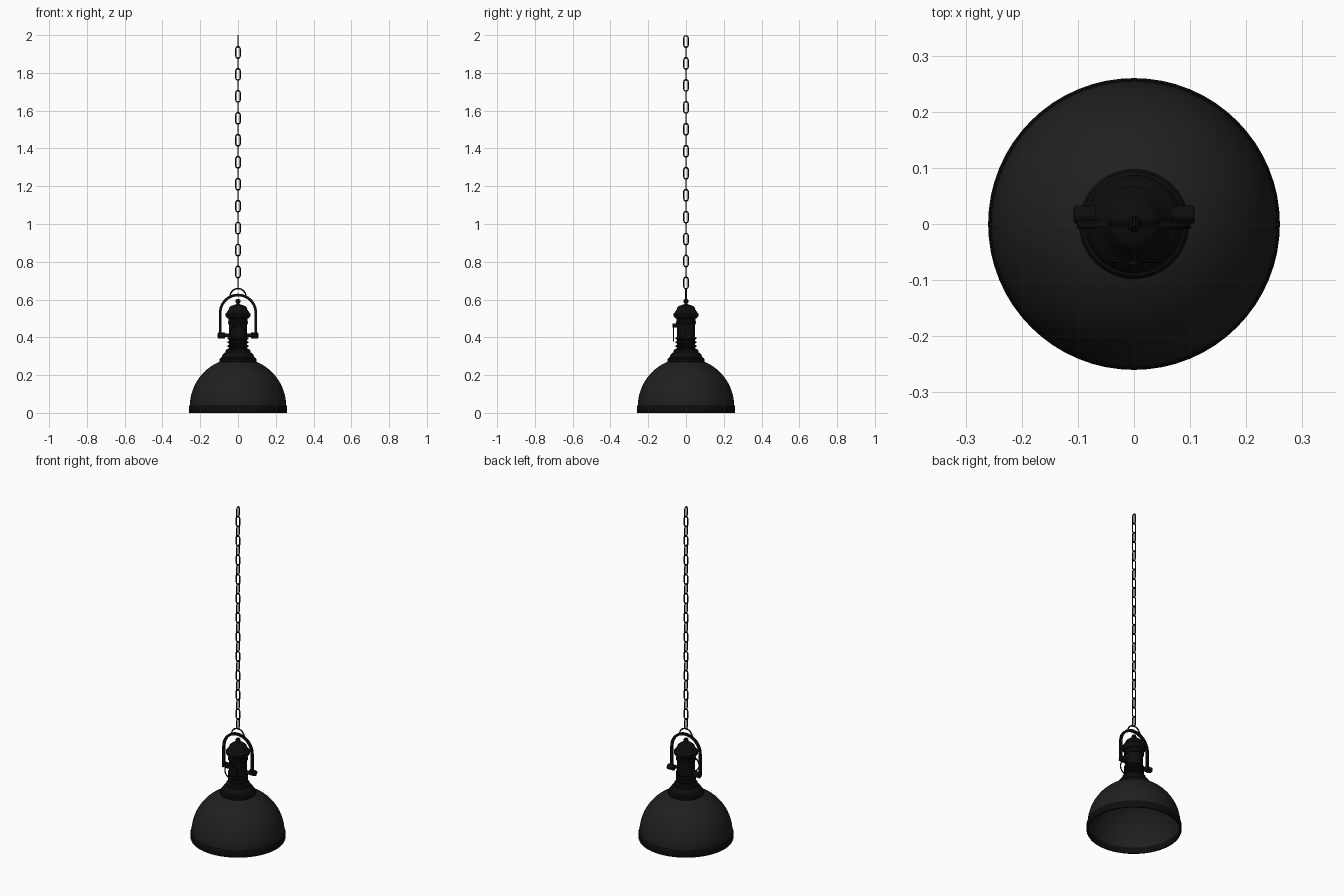
import bpy, math
from mathutils import Vector

if "Cube" in bpy.data.objects:
    bpy.data.objects.remove(bpy.data.objects["Cube"])


def material(name, v):
    m = bpy.data.materials.new(name)
    m.diffuse_color = (v, v, v, 1)
    m.use_nodes = True
    m.node_tree.nodes["Principled BSDF"].inputs["Base Color"].default_value = m.diffuse_color
    return m


SHADE = material("dark_enamel", 0.014)
IRON = material("black_iron", 0.004)


def finish(ob, mat, angle=35):
    ob.data.materials.append(mat)
    bpy.ops.object.select_all(action='DESELECT')
    ob.select_set(True)
    bpy.context.view_layer.objects.active = ob
    bpy.ops.object.shade_smooth_by_angle(angle=math.radians(angle))
    return ob


def add_mesh(name, verts, faces, mat):
    me = bpy.data.meshes.new(name)
    me.from_pydata(verts, [], faces)
    ob = bpy.data.objects.new(name, me)
    bpy.context.collection.objects.link(ob)
    return finish(ob, mat)


def lathe(name, profile, mat, n=48, closed=False):
    """Spin (radius, z) points around the z axis."""
    k = len(profile)
    verts = [(r * math.cos(2 * math.pi * i / n), r * math.sin(2 * math.pi * i / n), z)
             for i in range(n) for r, z in profile]
    faces = []
    for i in range(n):
        a, b = i * k, (i + 1) % n * k
        for j in range(k if closed else k - 1):
            j2 = (j + 1) % k
            faces.append((a + j, b + j, b + j2, a + j2))
    if not closed:
        faces.append([i * k for i in range(n)][::-1])
        faces.append([i * k + k - 1 for i in range(n)])
    return add_mesh(name, verts, faces, mat)


def sweep(name, path, ry, rin, mat, closed=False, sides=8, square=False):
    """Sweep a section along an xz path; ry = half size in y, rin = half size in plane."""
    n = len(path)
    if square:
        sec = [(1, 1), (-1, 1), (-1, -1), (1, -1)]
    else:
        sec = [(math.cos(2 * math.pi * i / sides), math.sin(2 * math.pi * i / sides)) for i in range(sides)]
    s, verts, faces = len(sec), [], []
    for i, p in enumerate(path):
        a = path[(i - 1) % n] if closed or i else p
        b = path[(i + 1) % n] if closed or i < n - 1 else p
        t = (Vector(b) - Vector(a)).normalized()
        for u, v in sec:
            verts.append((p[0] - t.y * u * rin, v * ry, p[1] + t.x * u * rin))
    for i in range(n if closed else n - 1):
        for j in range(s):
            a, b = i * s, (i + 1) % n * s
            faces.append((a + j, b + j, b + (j + 1) % s, a + (j + 1) % s))
    if not closed:
        faces += [list(range(s)), list(range((n - 1) * s, n * s))[::-1]]
    return add_mesh(name, verts, faces, mat)


def cylinder(name, loc, r, depth, axis, mat, n=24):
    rot = {'x': (0, math.pi / 2, 0), 'y': (math.pi / 2, 0, 0), 'z': (0, 0, 0)}[axis]
    bpy.ops.mesh.primitive_cylinder_add(vertices=n, radius=r, depth=depth, location=loc, rotation=rot)
    bpy.context.object.name = name
    return finish(bpy.context.object, mat)


def arc(r, cz, a0, a1, n):
    return [(r * math.cos(math.radians(a0 + (a1 - a0) * i / n)),
             cz + r * math.sin(math.radians(a0 + (a1 - a0) * i / n))) for i in range(n + 1)]


# Domed shade: thin open shell, with a rim band
lathe("shade", arc(0.255, 0.035, 0, 70, 20) + arc(0.250, 0.035, 70, 0, 20), SHADE, 64, True)
lathe("shade_rim", [(0.258, 0), (0.26, 0.004), (0.26, 0.033), (0.256, 0.042),
                    (0.250, 0.042), (0.250, 0)], IRON, 64, True)

# Stepped collar on the shade
lathe("collar", [(0.09, 0.255), (0.098, 0.27), (0.098, 0.284), (0.093, 0.291), (0.087, 0.293),
                 (0.082, 0.307), (0.072, 0.318), (0.066, 0.322), (0.064, 0.335), (0.052, 0.34)], IRON)

# Socket body with raised bands
body = [(0.048, 0.33)]
for z in (0.347, 0.367, 0.387):
    body += [(0.048, z), (0.056, z + 0.004), (0.056, z + 0.010), (0.048, z + 0.014)]
body += [(0.049, 0.47), (0.054, 0.474), (0.054, 0.483), (0.049, 0.487), (0.049, 0.50)]
lathe("socket_body", body, IRON)

# Flared cap and finial
lathe("cap", [(0.049, 0.497), (0.060, 0.504), (0.067, 0.514), (0.067, 0.524), (0.060, 0.532),
              (0.049, 0.547), (0.046, 0.558), (0.036, 0.567), (0.018, 0.573), (0.009, 0.576)], IRON)
lathe("finial", [(0.008, 0.57), (0.008, 0.58), (0.013, 0.585), (0.014, 0.591), (0.011, 0.599),
                 (0.003, 0.604)], IRON, 24)

# Handle yoke and hanging loop
sweep("yoke", [(0.094, 0.405)] + arc(0.094, 0.53, 0, 180, 32) + [(-0.094, 0.405)],
      0.006, 0.007, IRON, square=True)
sweep("hanging_loop", arc(0.042, 0.616, -5, 185, 24), 0.004, 0.004, IRON)

# Pivots and clamp knobs on each side
for s, side in ((1, "right"), (-1, "left")):
    cylinder(side + "_pivot", (s * 0.072, 0, 0.41), 0.009, 0.06, 'x', IRON)
    cylinder(side + "_knob", (s * 0.087, 0.017, 0.41), 0.016, 0.038, 'x', IRON, 16)
    cylinder(side + "_knob_cap", (s * 0.104, 0.017, 0.41), 0.013, 0.008, 'x', IRON, 6)

# Front stud with pull ring
cylinder("ring_stud", (0, -0.055, 0.462), 0.010, 0.034, 'y', IRON)
ring = sweep("pull_ring", arc(0.041, 0.422, 0, 351, 39), 0.0035, 0.0035, IRON, True)
ring.location.y = -0.066

# Chain of alternating links
HX, HZ = 0.0115, 0.0305
link_path = [(x, z + HZ - HX) for x, z in arc(HX, 0, 0, 180, 8)] + \
            [(x, z - HZ + HX) for x, z in arc(HX, 0, 180, 360, 8)]
base = None
for i in range(23):
    if base is None:
        ob = base = sweep("chain_link", link_path, 0.0035, 0.0035, IRON, True)
    else:
        ob = bpy.data.objects.new("chain_link", base.data)
        bpy.context.collection.objects.link(ob)
    ob.location = (0, 0, 1.966 - i * 0.0581)
    ob.rotation_euler.z = math.pi / 2 if i % 2 == 0 else 0
